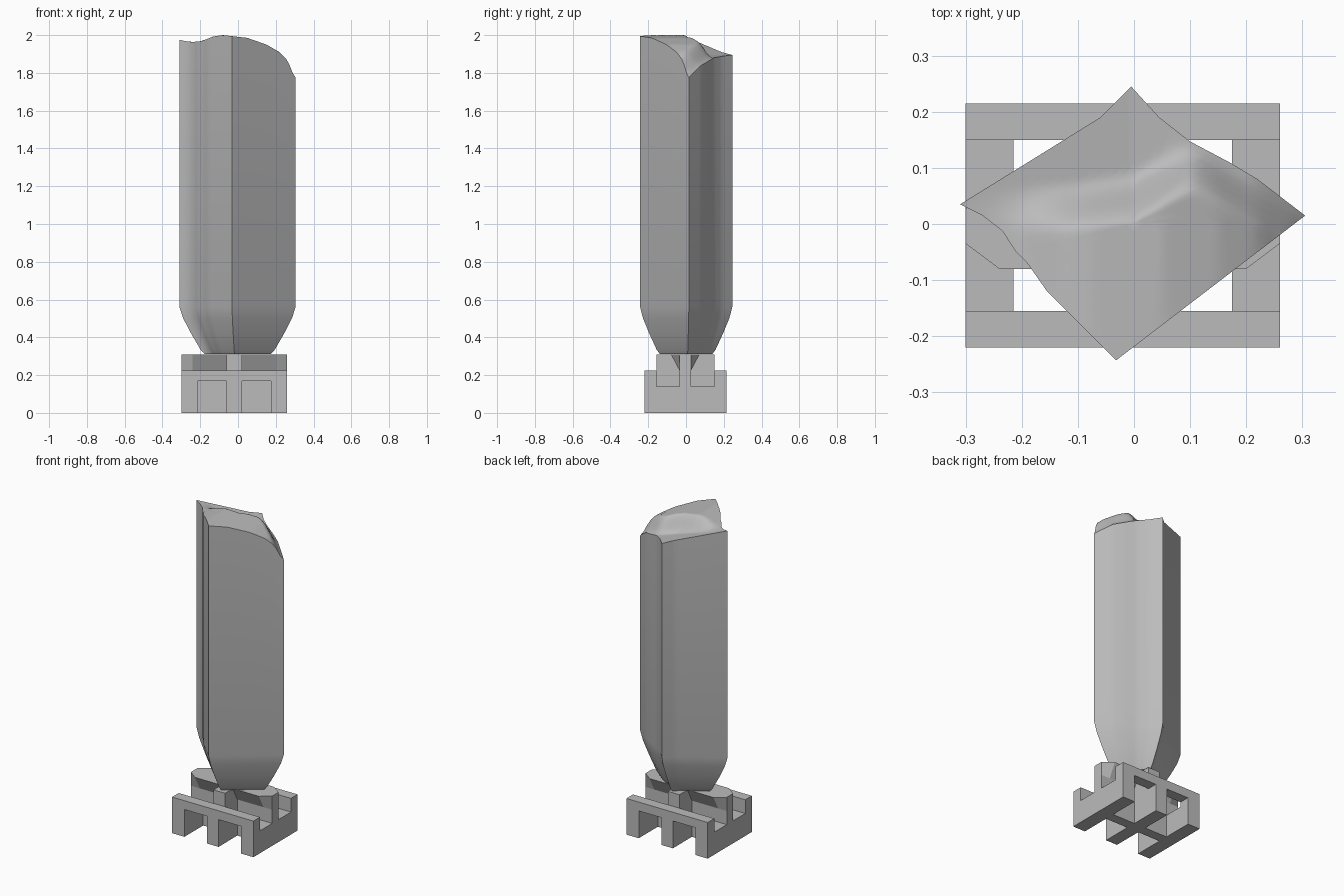
import bpy, bmesh, math
from mathutils import Vector

cube = bpy.data.objects.get("Cube")
if cube:
    bpy.data.objects.remove(cube)

grey = bpy.data.materials.new("plain_grey")
grey.use_nodes = True
GREY = (0.5, 0.5, 0.5, 1)
grey.diffuse_color = GREY
grey.node_tree.nodes["Principled BSDF"].inputs["Base Color"].default_value = GREY


def finish(bm, name):
    bmesh.ops.recalc_face_normals(bm, faces=bm.faces)
    mesh = bpy.data.meshes.new(name)
    bm.to_mesh(mesh)
    bm.free()
    mesh.materials.append(grey)
    obj = bpy.data.objects.new(name, mesh)
    bpy.context.collection.objects.link(obj)
    return obj


def add_box(bm, x, y, z):
    made = bmesh.ops.create_cube(bm, size=1)["verts"]
    for v in made:
        v.co = [lo + (c + 0.5) * (hi - lo) for c, (lo, hi) in zip(v.co, (x, y, z))]


def loft(bm, rings, cap_start=True, cap_end=True):
    loops = [[bm.verts.new(p) for p in ring] for ring in rings]
    n = len(loops[0])
    for a, b in zip(loops, loops[1:]):
        for i in range(n):
            j = (i + 1) % n
            bm.faces.new((a[i], a[j], b[j], b[i]))
    if cap_start:
        bm.faces.new(loops[0][::-1])
    if cap_end:
        bm.faces.new(loops[-1])
    return loops


def interp(table, t):
    for (a, va), (b, vb) in zip(table, table[1:]):
        if t <= b:
            return va + (vb - va) * max(0, (t - a) / (b - a))
    return table[-1][1]


# Stand dimensions
X0, X1, LEG = -0.30, 0.26, 0.085
Y0, Y1 = -0.22, 0.215
IN0, IN1 = -0.155, 0.15
BAR_X, BAR_Y = (-0.06, 0.02), (-0.035, 0.027)
RAIL_TOP, ARCH, WALL, TOP = 0.225, 0.17, 0.14, 0.31

# Front and back rails, each with three legs
for name, y in (("front_rail", (Y0, IN0)), ("back_rail", (IN1, Y1))):
    bm = bmesh.new()
    add_box(bm, (X0, X1), y, (ARCH, RAIL_TOP))
    for x in ((X0, X0 + LEG), BAR_X, (X1 - LEG, X1)):
        add_box(bm, x, y, (0, ARCH))
    finish(bm, name)

# Low side walls, notched either side of the centre bar
for name, x in (("right_wall", (X0, X0 + LEG)), ("left_wall", (X1 - LEG, X1))):
    bm = bmesh.new()
    add_box(bm, x, (IN0, BAR_Y[0]), (0, WALL))
    add_box(bm, x, (BAR_Y[1], IN1), (0, WALL))
    finish(bm, name)

# Crossing bars
bm = bmesh.new()
add_box(bm, (X0, X1), BAR_Y, (0, RAIL_TOP))
finish(bm, "long_bar")
bm = bmesh.new()
for y in ((IN0, BAR_Y[0]), (BAR_Y[1], IN1)):
    add_box(bm, BAR_X, y, (0, TOP - 0.001))
finish(bm, "cross_bar")

# Flared cradle: straight bar below, chamfered wide top above
bm = bmesh.new()
FLARE, CUT = 0.045, 0.06


def cradle_ring(z, flare, cut):
    lo, hi = BAR_Y
    return [(X0, lo, z), (X0 + cut, lo - flare, z), (X1 - cut, lo - flare, z), (X1, lo, z),
            (X1, hi, z), (X1 - cut, hi + flare, z), (X0 + cut, hi + flare, z), (X0, hi, z)]


loft(bm, [cradle_ring(RAIL_TOP, 0, CUT), cradle_ring(TOP, FLARE, CUT)])
finish(bm, "flared_cradle")

# Column outline: a diamond with two slightly hollow sides
corners = [(-0.31, 0.035), (-0.27, 0.015), (-0.235, -0.012), (-0.21, -0.05), (-0.19, -0.07),
           (-0.155, -0.12), (-0.032, -0.243), (0.305, 0.015), (0.22, 0.08), (0.17, 0.11),
           (0.1, 0.147), (0.045, 0.19), (-0.005, 0.245), (-0.06, 0.19)]
outline = []
for a, b in zip(corners, corners[1:] + corners[:1]):
    a, b = Vector(a), Vector(b)
    steps = max(1, round((b - a).length / 0.02))
    outline += [a.lerp(b, i / steps) for i in range(steps)]

# Uneven top: a high front swell dropping over a crease to the lower back
front_height = [(-0.31, 1.975), (-0.25, 1.965), (-0.2, 1.965), (-0.13, 1.993), (-0.08, 2.0),
                (0.05, 1.985), (0.15, 1.95), (0.22, 1.91), (0.28, 1.85), (0.305, 1.775)]
back_height = [(-0.31, 1.975), (-0.005, 1.895), (0.1, 1.88), (0.22, 1.84), (0.305, 1.775)]
crease = [(-0.31, 0.035), (-0.1, 0.045), (0, 0.06), (0.1, 0.115), (0.13, 0.105), (0.305, 0.0)]


def top_height(x, y):
    t = (y - interp(crease, x) + 0.06) / 0.09
    t = min(1, max(0, t))
    t = t * t * (3 - 2 * t)
    front, back = interp(front_height, x), interp(back_height, x)
    return front + (back - front) * t


def scaled(s, height):
    return [(p.x * s, p.y * s, height(p.x * s, p.y * s)) for p in outline]


# Rings up the tapered foot, then the walls, then inward over the top
rings = []
for z, s in ((0.312, 0.57), (0.335, 0.64), (0.42, 0.8), (0.5, 0.935), (0.56, 1.0)):
    rings.append(scaled(s, lambda x, y, z=z: z))
TOP_RINGS = 16
for i in range(TOP_RINGS):
    rings.append(scaled(1 - i / TOP_RINGS, top_height))
bm = bmesh.new()
loops = loft(bm, rings, cap_end=False)
centre = bm.verts.new((0, 0, top_height(0, 0)))
last = loops[-1]
for i, v in enumerate(last):
    bm.faces.new((v, last[(i + 1) % len(last)], centre))
column = finish(bm, "column")

bpy.ops.object.select_all(action="DESELECT")
column.select_set(True)
bpy.context.view_layer.objects.active = column
bpy.ops.object.shade_smooth_by_angle(angle=math.radians(32))
